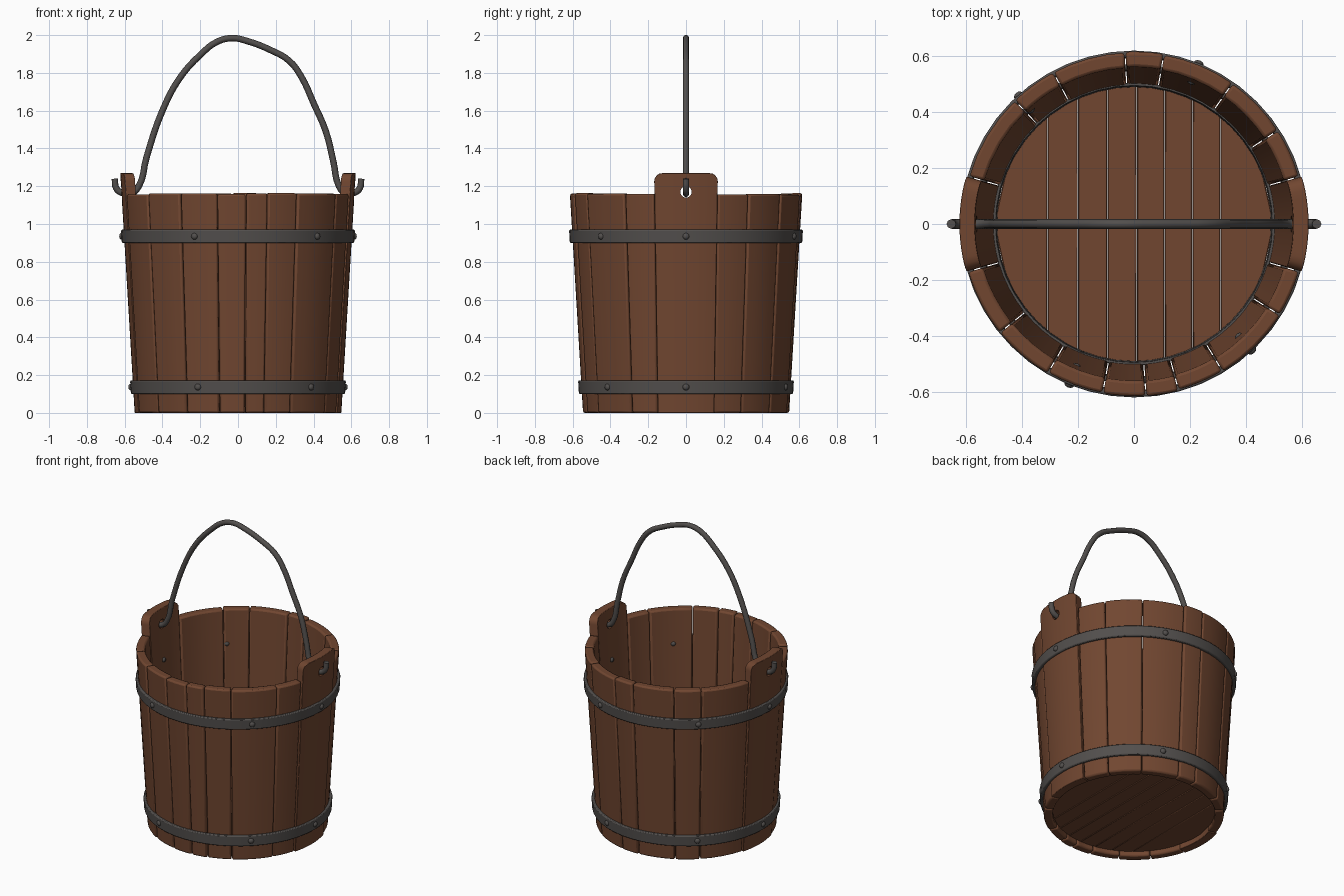
import bpy, bmesh, math, random
from math import sin, cos, radians, sqrt

if "Cube" in bpy.data.objects:
    bpy.data.objects.remove(bpy.data.objects["Cube"])
random.seed(4)

def material(name, rgb):
    m = bpy.data.materials.new(name)
    m.diffuse_color = (*rgb, 1)
    m.use_nodes = True
    m.node_tree.nodes["Principled BSDF"].inputs["Base Color"].default_value = m.diffuse_color
    return m

WOOD = material("brown wood", (0.165, 0.062, 0.030))
IRON = material("dark iron", (0.085, 0.078, 0.074))

def finish(bm, name, mat, bevel=0, segments=2, angle=40):
    bmesh.ops.recalc_face_normals(bm, faces=bm.faces[:])
    me = bpy.data.meshes.new(name)
    bm.to_mesh(me)
    bm.free()
    ob = bpy.data.objects.new(name, me)
    bpy.context.collection.objects.link(ob)
    me.materials.append(mat)
    if bevel:
        b = ob.modifiers.new("Bevel", 'BEVEL')
        b.width, b.segments = bevel, segments
        b.limit_method, b.angle_limit = 'ANGLE', radians(40)
    smooth(ob, angle)
    return ob

def smooth(ob, angle=40):
    bpy.ops.object.select_all(action='DESELECT')
    bpy.context.view_layer.objects.active = ob
    ob.select_set(True)
    bpy.ops.object.shade_smooth_by_angle(angle=radians(angle))

def outer(z):
    return 0.545 + 0.06 * z

THICK = 0.055

def stave(name, a0, a1, top, corner=0, push=0):
    """Tapered curved board; corner rounds its two upper corners."""
    bm = bmesh.new()
    a0, a1 = radians(a0 + 0.2), radians(a1 - 0.2)
    half = (a1 - a0) / 2 * 0.6
    n = 16 if corner else 4
    rows = []
    for i in range(n + 1):
        t = i / n
        if corner:
            t = 0.5 - 0.5 * cos(math.pi * t)     # denser columns at the corners
        a = a0 + (a1 - a0) * t
        edge = min(t, 1 - t) * 2 * half
        zt = top
        if corner and edge < corner:
            zt = top - corner + sqrt(corner**2 - (corner - edge)**2)
        ring = []
        for z, d in ((0, 0), (zt, 0), (zt, THICK), (0, THICK)):
            r = outer(z) - d + push
            ring.append(bm.verts.new((r * cos(a), r * sin(a), z)))
        rows.append(ring)
    for p, q in zip(rows, rows[1:]):
        for k in range(4):
            bm.faces.new((p[k], p[(k + 1) % 4], q[(k + 1) % 4], q[k]))
    bm.faces.new(rows[0])
    bm.faces.new(rows[-1])
    return finish(bm, name, WOOD, 0.01)

# Staves of uneven width around the bucket
right_side = [16, 33, 55, 80, 93, 118, 134, 164]
left_side = [196, 219, 240, 259.5, 274, 285, 301, 328, 344]
for side, cuts in (("back", right_side), ("front", left_side)):
    for i, (a, b) in enumerate(zip(cuts, cuts[1:])):
        stave(f"{side}_stave_{i + 1}", a, b, 1.16 + random.uniform(-0.005, 0.004),
              push=random.uniform(-0.003, 0.002))

# Tall ear staves with a hole for the handle
for name, mid in (("right_ear_stave", 0), ("left_ear_stave", 180)):
    ear = stave(name, mid - 16, mid + 16, 1.27, corner=0.045, push=0.002)
    bpy.ops.mesh.primitive_cylinder_add(vertices=20, radius=0.03, depth=0.3,
                                        location=(0.59 * cos(radians(mid)), 0, 1.17),
                                        rotation=(0, math.pi / 2, 0))
    cutter = bpy.context.object
    cutter.name = "hole_cutter"
    cutter.hide_render = True
    mod = ear.modifiers.new("Hole", 'BOOLEAN')
    mod.object, mod.operation, mod.solver = cutter, 'DIFFERENCE', 'EXACT'
    bpy.context.view_layer.objects.active = ear
    for m in [m.name for m in ear.modifiers]:
        bpy.ops.object.modifier_apply(modifier=m)
    bpy.data.objects.remove(cutter)

# Bottom planks running front to back
edges = [-0.492, -0.31, -0.2, -0.095, 0.01, 0.11, 0.21, 0.31, 0.492]
for i, (x0, x1) in enumerate(zip(edges, edges[1:])):
    bm = bmesh.new()
    xs = [x0 + 0.001 + (x1 - x0 - 0.002) * k / 6 for k in range(7)]
    pts = [(x, sqrt(0.4925**2 - x * x)) for x in xs]
    pts += [(x, -y) for x, y in reversed(pts)]
    face = bm.faces.new([bm.verts.new((x, y, 0.03)) for x, y in pts])
    up = bmesh.ops.extrude_face_region(bm, geom=[face])["geom"]
    bmesh.ops.translate(bm, vec=(0, 0, 0.06),
                        verts=[v for v in up if isinstance(v, bmesh.types.BMVert)])
    finish(bm, f"bottom_plank_{i + 1}", WOOD, 0.003, 1)

def hoop(name, z0, z1, d_in, d_out, bevel):
    """Flat band following the taper, offset from the outer wall."""
    bm = bmesh.new()
    n = 48
    rows = []
    for i in range(n):
        a = 2 * math.pi * i / n
        rows.append([bm.verts.new(((outer(z) + d) * cos(a), (outer(z) + d) * sin(a), z))
                     for z, d in ((z0, d_in), (z0, d_out), (z1, d_out), (z1, d_in))])
    for i in range(n):
        p, q = rows[i], rows[(i + 1) % n]
        for k in range(4):
            bm.faces.new((p[k], p[(k + 1) % 4], q[(k + 1) % 4], q[k]))
    return finish(bm, name, IRON, bevel)

hoop("upper_hoop", 0.9, 0.97, -0.006, 0.016, 0.006)
hoop("lower_hoop", 0.1, 0.172, -0.006, 0.016, 0.006)
hoop("inner_hoop", 0.1, 0.172, -0.062, -0.05, 0.002)

# Rivets through hoops and staves
def rivet(name, a, z):
    a = radians(a)
    bm = bmesh.new()
    prof = [(0, -0.064), (0.012, -0.061), (0.017, -0.05), (0.018, 0.014),
            (0.016, 0.021), (0.010, 0.026), (0, 0.028)]
    vs = [bm.verts.new((r, 0, d)) for r, d in prof]
    es = [bm.edges.new(e) for e in zip(vs, vs[1:])]
    bmesh.ops.spin(bm, geom=vs + es, cent=(0, 0, 0), axis=(0, 0, 1),
                   angle=2 * math.pi, steps=12)
    bmesh.ops.remove_doubles(bm, verts=bm.verts[:], dist=0.0001)
    ob = finish(bm, name, IRON, angle=60)
    ob.rotation_euler = (0, math.pi / 2, a)
    ob.location = (outer(z) * cos(a), outer(z) * sin(a), z)

for label, z in (("upper", 0.935), ("lower", 0.137)):
    for i, a in enumerate((0, 68, 132, 180, 248, 313)):
        rivet(f"{label}_rivet_{i + 1}", a, z)

# Bent wire handle hooked through both ears
path = [(-0.652, 1.24), (-0.645, 1.19), (-0.615, 1.165), (-0.56, 1.165), (-0.525, 1.2),
        (-0.485, 1.35), (-0.40, 1.6), (-0.31, 1.77), (-0.2, 1.895), (-0.11, 1.965),
        (-0.03, 1.984), (0.05, 1.968), (0.17, 1.922), (0.27, 1.865), (0.335, 1.78),
        (0.40, 1.64), (0.465, 1.49), (0.505, 1.33), (0.535, 1.2), (0.565, 1.165),
        (0.615, 1.165), (0.645, 1.19), (0.652, 1.24)]
cu = bpy.data.curves.new("handle", 'CURVE')
cu.dimensions = '3D'
cu.bevel_depth, cu.bevel_resolution, cu.resolution_u = 0.017, 2, 4
cu.use_fill_caps = True
sp = cu.splines.new('BEZIER')
sp.bezier_points.add(len(path) - 1)
for p, (x, z) in zip(sp.bezier_points, path):
    p.co = (x, 0, z)
    p.handle_left_type = p.handle_right_type = 'AUTO'
handle = bpy.data.objects.new("handle", cu)
bpy.context.collection.objects.link(handle)
cu.materials.append(IRON)
bpy.ops.object.select_all(action='DESELECT')
bpy.context.view_layer.objects.active = handle
handle.select_set(True)
bpy.ops.object.convert(target='MESH')
smooth(bpy.context.object, 60)
